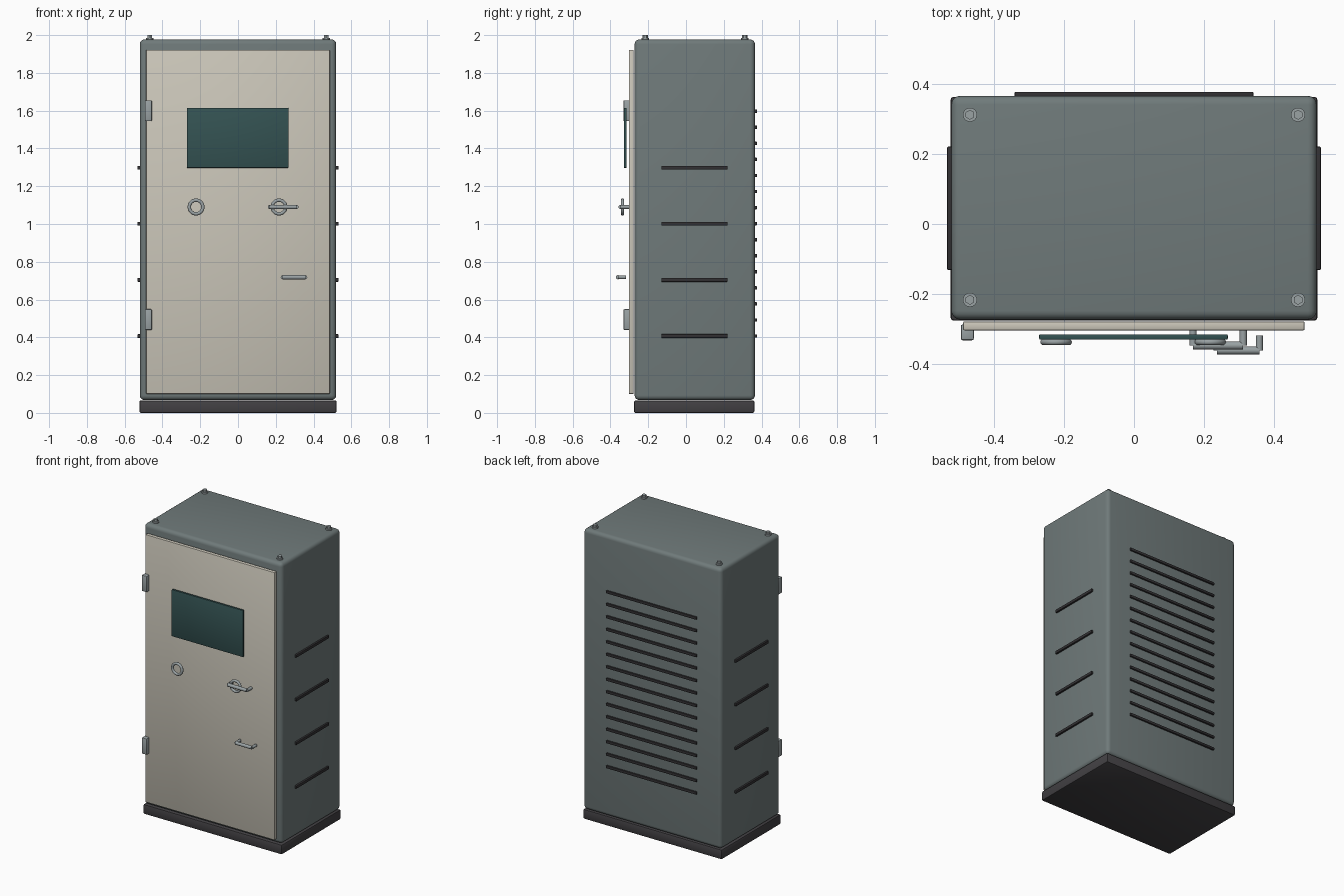
import bpy
import math
from mathutils import Vector

cube = bpy.data.objects.get("Cube")
if cube:
    bpy.data.objects.remove(cube, do_unlink=True)


def material(name, r, g, b):
    m = bpy.data.materials.new(name)
    m.use_nodes = True
    m.diffuse_color = (r, g, b, 1)
    m.node_tree.nodes["Principled BSDF"].inputs["Base Color"].default_value = (r, g, b, 1)
    return m


GREY = material("grey green paint", 0.16, 0.195, 0.195)
CREAM = material("cream paint", 0.6, 0.57, 0.49)
GLASS = material("dark teal glass", 0.034, 0.085, 0.085)
DARK = material("charcoal plastic", 0.055, 0.052, 0.057)
VENT = material("vent black", 0.032, 0.03, 0.033)
METAL = material("light metal", 0.32, 0.36, 0.37)


def finish(obj, name, mat):
    obj.name = name
    obj.data.materials.append(mat)
    bpy.ops.object.shade_smooth_by_angle(angle=math.radians(35))
    return obj


def box(name, low, high, mat, bevel=0.0, segments=2):
    """Box between two corners, with rounded edges."""
    low, high = Vector(low), Vector(high)
    bpy.ops.mesh.primitive_cube_add(size=1, location=(low + high) / 2)
    obj = bpy.context.object
    obj.scale = high - low
    bpy.ops.object.transform_apply(location=False, rotation=False, scale=True)
    if bevel:
        mod = obj.modifiers.new("rounded edges", "BEVEL")
        mod.width = bevel
        mod.segments = segments
        bpy.ops.object.modifier_apply(modifier=mod.name)
    return finish(obj, name, mat)


def rod(name, start, end, radius, mat, sides=24):
    """Cylinder between two points."""
    start, end = Vector(start), Vector(end)
    axis = end - start
    bpy.ops.mesh.primitive_cylinder_add(vertices=sides, radius=radius, depth=axis.length,
                                        location=(start + end) / 2,
                                        rotation=axis.to_track_quat("Z", "Y").to_euler())
    return finish(bpy.context.object, name, mat)


def handle(name, x1, x2, z, bar_y, root_y, radius):
    """Bar with two posts toward the door."""
    rod(name + "_bar", (x1, bar_y, z), (x2, bar_y, z), radius, METAL)
    for side, x in (("right", x1), ("left", x2)):
        rod(f"{name}_post_{side}", (x, bar_y, z), (x, root_y, z), radius * 0.9, METAL)


# Cabinet, plinth and door
box("cabinet_body", (-0.52, -0.272, 0.068), (0.52, 0.365, 1.977), GREY, 0.025, 4)
box("plinth", (-0.522, -0.275, 0), (0.522, 0.362, 0.066), DARK, 0.008)
box("door", (-0.487, -0.303, 0.1), (0.486, -0.277, 1.922), CREAM, 0.005)
box("display_window", (-0.27, -0.329, 1.297), (0.267, -0.314, 1.615), GLASS, 0.003)

# Door hinges
for level, z in (("lower", 0.494), ("upper", 1.6)):
    box(f"{level}_hinge", (-0.493, -0.331, z - 0.055), (-0.456, -0.286, z + 0.055), METAL, 0.005)

# Lock rings
for side, x in (("right", -0.222), ("left", 0.217)):
    bpy.ops.mesh.primitive_torus_add(location=(x, -0.336, 1.09), rotation=(math.pi / 2, 0, 0),
                                     major_radius=0.036, minor_radius=0.009,
                                     major_segments=36, minor_segments=12)
    finish(bpy.context.object, f"{side}_lock_ring", METAL)

# Handles
handle("upper_handle", 0.168, 0.311, 1.09, -0.346, -0.303, 0.0115)
handle("lower_handle", 0.236, 0.357, 0.718, -0.36, -0.317, 0.011)

# Side vents
for i in range(4):
    z = 0.407 + i * 0.297
    for side, s in (("right", -1), ("left", 1)):
        xs = sorted((s * 0.515, s * 0.532))
        box(f"{side}_vent_{i + 1}", (xs[0], -0.131, z - 0.01), (xs[1], 0.22, z + 0.01), VENT, 0.003)

# Rear louvres
for i in range(15):
    z = 0.407 + i * 0.085
    box(f"rear_louvre_{i + 1}", (-0.34, 0.36, z - 0.009), (0.34, 0.376, z + 0.009), VENT, 0.003)

# Roof bolts
for x in (-0.467, 0.467):
    for y in (-0.216, 0.311):
        rod("roof_washer", (x, y, 1.97), (x, y, 1.986), 0.02, METAL)
        rod("roof_bolt_head", (x, y, 1.98), (x, y, 2.0), 0.014, METAL, 6)
